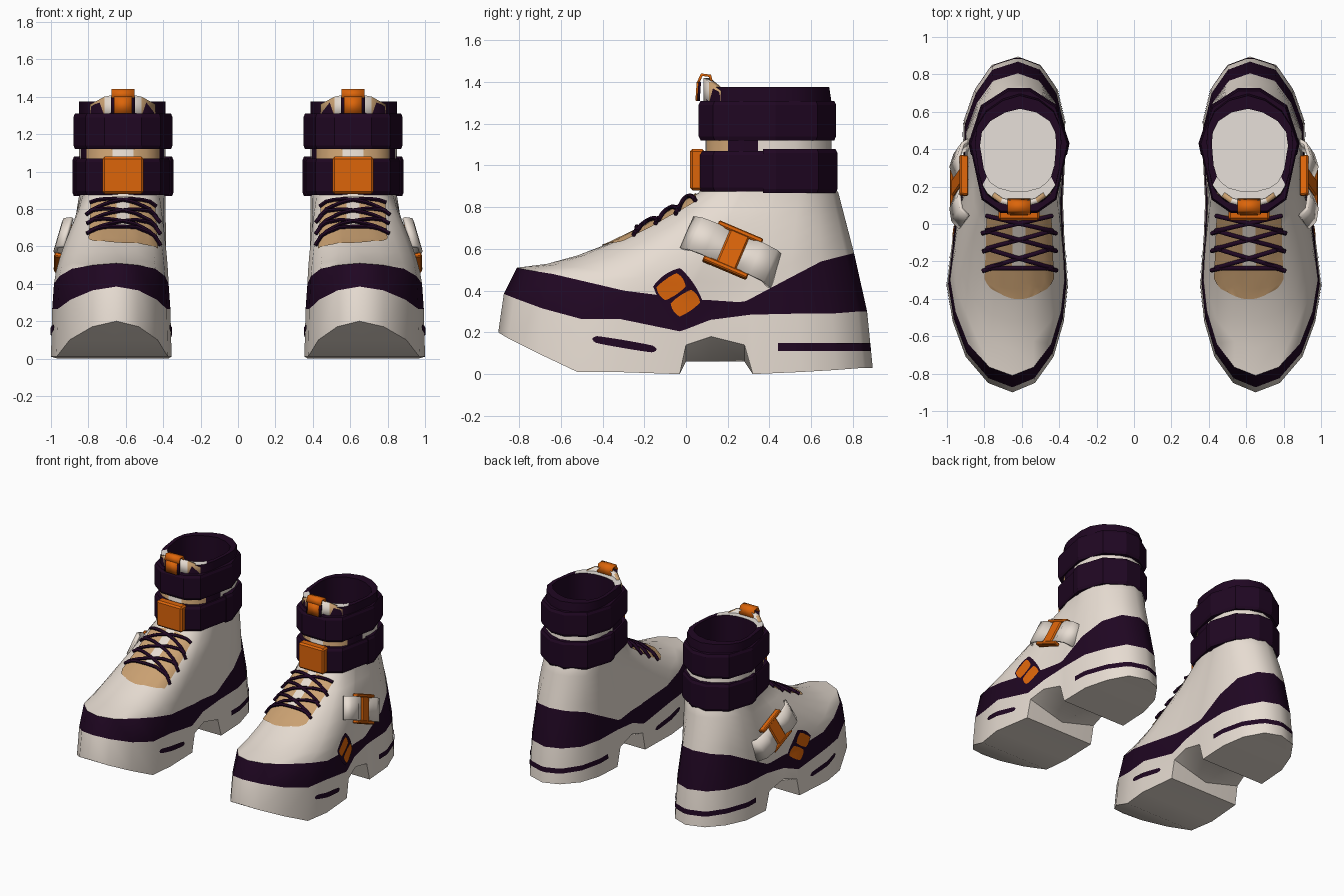
import bpy, bmesh, math
from mathutils import Matrix, Vector
from mathutils.bvhtree import BVHTree

if "Cube" in bpy.data.objects:
    bpy.data.objects.remove(bpy.data.objects["Cube"])


def material(name, rgb):
    m = bpy.data.materials.new(name)
    m.use_nodes = True
    m.diffuse_color = (*rgb, 1)
    m.node_tree.nodes["Principled BSDF"].inputs["Base Color"].default_value = (*rgb, 1)
    return m


CREAM = material("cream leather", (.8, .72, .645))
PALE = material("pale insole", (.93, .87, .81))
PLUM = material("dark plum", (.014, .002, .016))
TAN = material("tan lining", (.6, .36, .17))
ORANGE = material("orange plastic", (.72, .13, .003))
CX, CY = .615, .395          # centre of the ankle


def finish(ob, mats, angle=35):
    """Give materials, shade, and mirror to make the other boot."""
    for m in mats:
        ob.data.materials.append(m)
    bpy.ops.object.select_all(action='DESELECT')
    ob.select_set(True)
    bpy.context.view_layer.objects.active = ob
    bpy.ops.object.shade_smooth_by_angle(angle=math.radians(angle))
    mod = ob.modifiers.new("other_boot", 'MIRROR')
    mod.use_mirror_merge = False
    return ob


def add(name, bm, mats, angle=35):
    me = bpy.data.meshes.new(name)
    bm.to_mesh(me)
    ob = bpy.data.objects.new(name, me)
    bpy.context.collection.objects.link(ob)
    return finish(ob, mats, angle)


def grid(bm, rows, closed=False):
    """Skin a table of vertices; returns the faces row by row."""
    out = []
    for r, s in zip(rows, rows[1:]):
        n = len(r)
        out.append([bm.faces.new((r[i], r[(i + 1) % n], s[(i + 1) % n], s[i]))
                    for i in range(n if closed else n - 1)])
    return out


# ---- Boot body: rows run toe to heel as (y, inner x, outer x)
SOLE = [(-.9, .65, .65), (-.85, .53, .78), (-.71, .43, .9), (-.52, .375, .97),
        (-.33, .355, 1), (-.03, .375, .965), (0, .375, .96), (.12, .38, .935),
        (.28, .372, .92), (.32, .37, .917), (.55, .37, .91), (.72, .41, .85),
        (.85, .5, .76), (.895, .62, .62)]
ANKLE = [(.06, .61, .61), (.065, .56, .67), (.09, .49, .74), (.13, .45, .785),
         (.18, .42, .81), (.25, .405, .83), (.27, .4, .832), (.34, .395, .84),
         (.42, .39, .85), (.44, .388, .85), (.54, .395, .84), (.63, .43, .79),
         (.7, .51, .7), (.73, .61, .61)]
BOTTOM = [.2, .17, .1, .01, .01, 0, .14, .18, .14, 0, .01, .02, .03, .03]
BAND_LOW = [.385, .365, .315, .265, .265, .205, .215, .26, .28, .285, .29, .29, .3, .3]
BAND_TOP = [.51, .5, .48, .44, .4, .365, .36, .355, .345, .35, .46, .54, .57, .58]
N = len(SOLE)


def layer(rows, heights, sx=1, sy=1, cy=0):
    out = []
    for (y, a, b), z in zip(rows, heights):
        c, h = (a + b) / 2, (b - a) / 2 * sx
        out.append((cy + (y - cy) * sy, c - h, c + h, z))
    return out


low = layer(SOLE, BAND_TOP, .95, .9)
top = layer(ANKLE, [.87] * N)
layers = [layer(SOLE, BOTTOM), layer(SOLE, BAND_LOW, .98, .97), low]
for k in range(1, 7):
    t, rows = k / 6, []
    for i, (p, q) in enumerate(zip(low, top)):
        lift = t ** (1 + .65 * max(0, 1 - i / 5))
        mix = (t, t ** 1.6, t ** 1.6, lift)
        rows.append(tuple(a + (b - a) * f for a, b, f in zip(p, q, mix)))
    layers.append(rows)
for z, sx, sy in ((.92, 1, .9), (1.31, 1, .9), (1.375, 1, .87), (1.375, .88, .66), (.9, .88, .66)):
    layers.append(layer(ANKLE, [z] * N, sx, sy, CY))

bm = bmesh.new()
loops = []
for rows in layers:
    pts = [(b, y, z) for y, a, b, z in rows] + [(a, y, z) for y, a, b, z in rows[-2:0:-1]]
    loops.append([bm.verts.new(p) for p in pts])
for k, faces in enumerate(grid(bm, loops, True)):
    for f in faces:
        x, y, _ = f.calc_center_median()
        if k in (1, 10, 12) or (k == 11 and y > .215):
            f.material_index = 1
        elif k == 11:
            f.material_index = 3
        elif k == 9 and y < .33 and abs(x - CX) > .04:
            f.material_index = 1 if y > .2 else 2
bm.faces.new(loops[-1]).material_index = 3
# Underside with a raised arch that sags along the middle
base = loops[0]
mids = [base[0]] + [bm.verts.new(((a + b) / 2, y, min(z, .06) if y > -.1 else z))
                    for y, a, b, z in layers[0][1:-1]] + [base[N - 1]]
for i in range(N - 1):
    for side in (1, -1):
        quad = [base[side * i], base[side * (i + 1)], mids[i + 1], mids[i]]
        bm.faces.new(list(dict.fromkeys(quad)))
bmesh.ops.recalc_face_normals(bm, faces=bm.faces)
tree = BVHTree.FromBMesh(bm)
add("boot_body", bm, [CREAM, PLUM, TAN, PALE], 50)


def on_surface(origin, direction, off):
    d = Vector(direction).normalized()
    p, n, _, _ = tree.ray_cast(Vector(origin), d)
    return p + (n if n.dot(d) < 0 else -n) * off


def drape(name, ray, nu, nv, mats, off, rule=None):
    """Thin plate laid on the body; ray(u, v) takes values from -1 to 1."""
    bm = bmesh.new()
    rows = [[bm.verts.new(on_surface(*ray(2 * i / nu - 1, 2 * j / nv - 1), off))
             for i in range(nu + 1)] for j in range(nv + 1)]
    for j, faces in enumerate(grid(bm, rows)):
        for i, f in enumerate(faces):
            if rule:
                f.material_index = rule((2 * i + 1) / nu - 1, (2 * j + 1) / nv - 1)
    bm.normal_update()
    face = bm.faces[:][0]
    if face.normal.dot(Vector(ray(0, 0)[1])) > 0:
        bmesh.ops.reverse_faces(bm, faces=bm.faces)
    add(name, bm, mats)


def side_plate(name, cy, cz, hw, hh, angle, mat, off, outer=True):
    c, s = math.cos(angle), math.sin(angle)

    def ray(u, v):
        a, b = u * hw * math.sqrt(1 - .25 * v * v), v * hh * math.sqrt(1 - .25 * u * u)
        y, z = cy + a * c - b * s, cz + a * s + b * c
        return ((2, y, z), (-1, 0, 0)) if outer else ((0, y, z), (1, 0, 0))
    drape(name, ray, 10, 6, [mat], off)


# ---- Flat details on the sole and side
side_plate("side_patch", -.04, .385, .09, .11, .6, PLUM, .006)
side_plate("upper_side_pad", -.073, .418, .068, .044, .6, ORANGE, .012)
side_plate("lower_side_pad", -.005, .34, .068, .044, .6, ORANGE, .012)
side_plate("outer_sole_stripe", -.295, .143, .155, .019, -.17, PLUM, .006)
side_plate("inner_sole_stripe", -.295, .143, .155, .019, -.17, PLUM, .006, False)


def heel_ray(u, v):
    a = math.pi / 2 * (1 + u)
    c, s = math.cos(a), math.sin(a)
    return (.64 + 2 * c, .44 + 2 * s, .13 + .019 * v), (-c, -s, 0)


drape("heel_stripe", heel_ray, 40, 1, [PLUM], .006)


# ---- Lacing panel and crossed laces
def vamp_ray(u, v):
    t = (v + 1) / 2
    half = .1 + .085 * math.sqrt(min(1, t / .18)) - .015 * t
    return (CX + u * half, -.37 + .42 * t - .03 * (1 - t) * (1 - u * u), 3), (0, 0, -1)


drape("lacing_panel", vamp_ray, 15, 16, [TAN, CREAM], .006,
      lambda u, v: int(abs(u) < .25 and v > -.3))

cu = bpy.data.curves.new("laces", 'CURVE')
cu.dimensions, cu.bevel_depth, cu.bevel_resolution = '3D', .0115, 1
cu.use_fill_caps = True


def lace(x0, y0, x1, y1, n=10):
    sp = cu.splines.new('POLY')
    sp.points.add(n)
    for i, p in enumerate(sp.points):
        t = i / n
        at = (CX + x0 + (x1 - x0) * t, y0 + (y1 - y0) * t, 3)
        p.co = (*on_surface(at, (0, 0, -1), .014), 1)


steps = [.05, -.03, -.125, -.23]
for y0, y1 in zip(steps, steps[1:]):
    for s in (1, -1):
        lace(s * .17, y0, -s * .17, y1)
        lace(s * .14, y1, s * .19, y1 - .015, 3)
lace(-.17, steps[-1], .17, steps[-1])
laces = bpy.data.objects.new("laces", cu)
bpy.context.collection.objects.link(laces)
bpy.ops.object.select_all(action='DESELECT')
laces.select_set(True)
bpy.context.view_layer.objects.active = laces
bpy.ops.object.convert(target='MESH')
finish(bpy.context.view_layer.objects.active, [PLUM], 60)

# ---- Ankle straps
HALF = [(.1, .06), (.2, .13), (.265, .43), (.2, .63), (.06, .72)]
RING = HALF + [(-x, y) for x, y in reversed(HALF)]


def band(name, z0, z1, grow, pts, closed=True):
    bm = bmesh.new()
    profile = [(.97, z0), (1, z0 + .02), (1, z1 - .02), (.97, z1), (.85, z1), (.85, z0)]
    rows = [[bm.verts.new((CX + x * s * grow, CY + (y - CY) * s * grow, z))
             for s, z in profile] for x, y in pts]
    grid(bm, rows + rows[:1] if closed else rows, True)
    if not closed:
        bm.faces.new(rows[0])
        bm.faces.new(rows[-1])
    bmesh.ops.recalc_face_normals(bm, faces=bm.faces)
    add(name, bm, [PLUM], 20)


band("upper_strap", 1.12, 1.31, 1, RING)
band("lower_strap", .875, 1.07, 1, RING)
band("rear_strap_wrap", .868, 1.08, 1.02, [(.252, .37)] + RING[2:8] + [(-.252, .37)], False)


# ---- Buckles and tabs
def box(name, frame, centre, size, mat, bevel=.012):
    bm = bmesh.new()
    bmesh.ops.create_cube(bm, size=1, matrix=frame @ Matrix.Translation(centre) @ Matrix.Diagonal((*size, 1)))
    bmesh.ops.bevel(bm, geom=bm.edges[:], offset=bevel, segments=1, affect='EDGES')
    add(name, bm, [mat])


def sheet(name, frame, profile, half, mat, thick):
    """Bent strip: profile gives (along, out) points, half its half width."""
    bm = bmesh.new()
    grid(bm, [[bm.verts.new(frame @ Vector((u, v, n))) for v in (-half, half)] for u, n in profile])
    ob = add(name, bm, [mat])
    mod = ob.modifiers.new("thickness", 'SOLIDIFY')
    mod.thickness, mod.offset = thick, 0


def frame_at(u, v, n, origin):
    m = Matrix((u, v, n)).transposed().to_4x4()
    m.translation = origin
    return m


front = frame_at((1, 0, 0), (0, 1, 0), (0, 0, 1), (CX, 0, 0))
box("front_buckle", front, (0, .055, .98), (.22, .07, .2), ORANGE, .012)
tab = frame_at((0, 1, 0), (-1, 0, 0), (0, 0, 1), (CX, 0, 0))
sheet("pull_tab_front", tab, [(.052, 1.31), (.058, 1.4)], .047, ORANGE, .014)
sheet("pull_tab_loop", tab, [(.058, 1.395), (.075, 1.435), (.115, 1.43), (.13, 1.37)], .062, ORANGE, .014)
sheet("pull_tab_backing", tab, [(.06, 1.31), (.066, 1.4)], .063, PLUM, .012)

u = Vector((0, .92, -.39)).normalized()
n = Vector((.96, 0, .28))
n = (n - u * n.dot(u)).normalized()
side = frame_at(u, n.cross(u), n, on_surface((2, .22, .585), (-1, 0, 0), 0))
sheet("side_strap", side, [(-.23, .01), (-.19, .05), (-.12, .06), (-.05, .035), (.05, .035),
                           (.12, .06), (.19, .04), (.23, -.02)], .085, CREAM, .02)
box("side_buckle_bar", side, (0, 0, .042), (.1, .19, .03), ORANGE, .008)
for label, v in (("upper", .094), ("lower", -.094)):
    box(label + "_side_buckle_rail", side, (0, v, .038), (.23, .026, .045), ORANGE, .006)

# ---- Tongue standing above the collar
bm = bmesh.new()
cols = [-.175, -.1, 0, .1, .175]
rows = [[bm.verts.new((CX + x, .085 + 2.6 * x * x, z - (2 * x * x if z > 1.4 else 0))) for x in cols]
        for z in (1.28, 1.42)]
for i, f in enumerate(grid(bm, rows)[0]):
    f.material_index = int(i in (1, 2))
tongue = add("tongue", bm, [TAN, CREAM, PALE])
mod = tongue.modifiers.new("thickness", 'SOLIDIFY')
mod.thickness, mod.offset, mod.material_offset = .03, -1, 2
